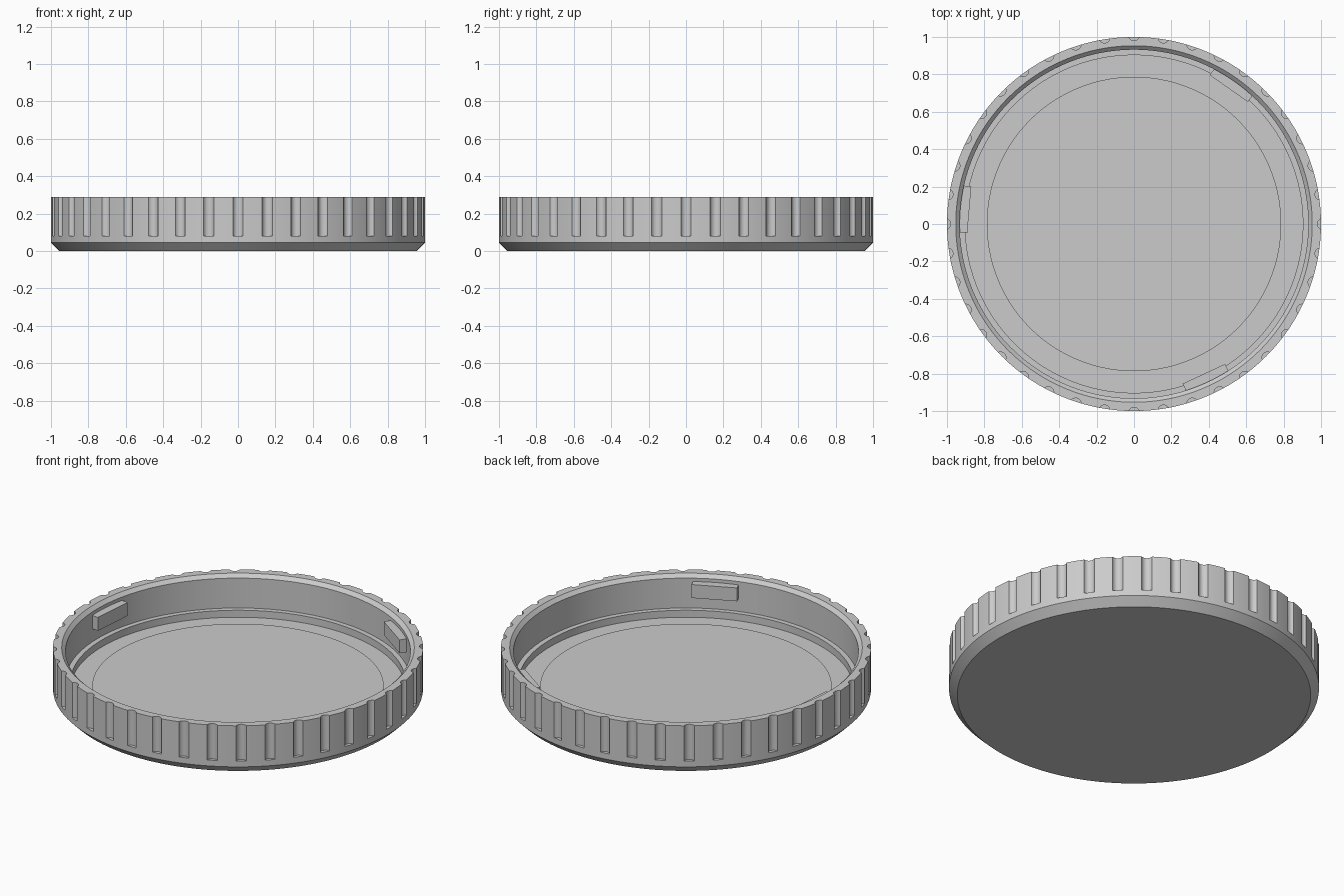
import bpy, bmesh, math
from mathutils import Matrix, Vector

cube = bpy.data.objects.get("Cube")
if cube:
    bpy.data.objects.remove(cube, do_unlink=True)

HEIGHT = 0.29
GROOVES = 40
SEGMENTS = 200

grey = bpy.data.materials.new("grey plastic")
grey.use_nodes = True
grey.diffuse_color = (0.6, 0.6, 0.6, 1)
grey.node_tree.nodes["Principled BSDF"].inputs["Base Color"].default_value = (0.6, 0.6, 0.6, 1)


def make_object(name, bm):
    bmesh.ops.recalc_face_normals(bm, faces=bm.faces[:])
    mesh = bpy.data.meshes.new(name)
    bm.to_mesh(mesh)
    bm.free()
    mesh.materials.append(grey)
    obj = bpy.data.objects.new(name, mesh)
    bpy.context.collection.objects.link(obj)
    return obj


def activate(obj):
    bpy.ops.object.select_all(action='DESELECT')
    obj.select_set(True)
    bpy.context.view_layer.objects.active = obj


def lathe(name, profile):
    """Stack rings of (radius, z) and close both ends with a flat face."""
    bm = bmesh.new()
    rings = []
    for r, z in profile:
        rings.append([bm.verts.new((r * math.sin(a), r * math.cos(a), z))
                      for a in (math.tau * i / SEGMENTS for i in range(SEGMENTS))])
    for low, high in zip(rings, rings[1:]):
        for i in range(SEGMENTS):
            j = (i + 1) % SEGMENTS
            bm.faces.new((low[i], low[j], high[j], high[i]))
    bm.faces.new(rings[0])
    bm.faces.new(rings[-1])
    return make_object(name, bm)


# Cap body: chamfered base, rim, inner wall, ledge and raised floor disc
cap = lathe("cap_body", [
    (0.955, 0), (1, 0.045), (1, HEIGHT), (0.953, HEIGHT), (0.932, 0.27),
    (0.932, 0.092), (0.903, 0.092), (0.903, 0.05), (0.787, 0.05), (0.787, 0.065)])

# Grip grooves, cut around the outside by round rods
bm = bmesh.new()
for i in range(GROOVES):
    place = (Matrix.Rotation(math.tau * i / GROOVES, 4, 'Z')
             @ Matrix.Translation((0, 1.01, 0.08 + 0.15)))
    bmesh.ops.create_cone(bm, cap_ends=True, segments=20, radius1=0.03,
                          radius2=0.03, depth=0.3, matrix=place)
cutter = make_object("groove_cutter", bm)
cutter.hide_render = True

activate(cap)
cut = cap.modifiers.new("grip_grooves", 'BOOLEAN')
cut.operation = 'DIFFERENCE'
cut.solver = 'EXACT'
cut.object = cutter
bpy.ops.object.modifier_apply(modifier=cut.name)
bpy.data.objects.remove(cutter, do_unlink=True)
activate(cap)
bpy.ops.object.shade_smooth_by_angle(angle=math.radians(30))

# Three locking lugs on the inner wall
for i in range(3):
    bm = bmesh.new()
    bmesh.ops.create_cube(bm, size=1)
    bmesh.ops.scale(bm, vec=Vector((0.055, 0.25, 0.08)), verts=bm.verts)
    bmesh.ops.translate(bm, vec=Vector((0.9115, 0, 0.21)), verts=bm.verts)
    turn = Matrix.Rotation(math.radians(55 + 120 * i), 3, 'Z')
    bmesh.ops.rotate(bm, matrix=turn, verts=bm.verts)
    make_object(f"locking_lug_{i + 1}", bm)
